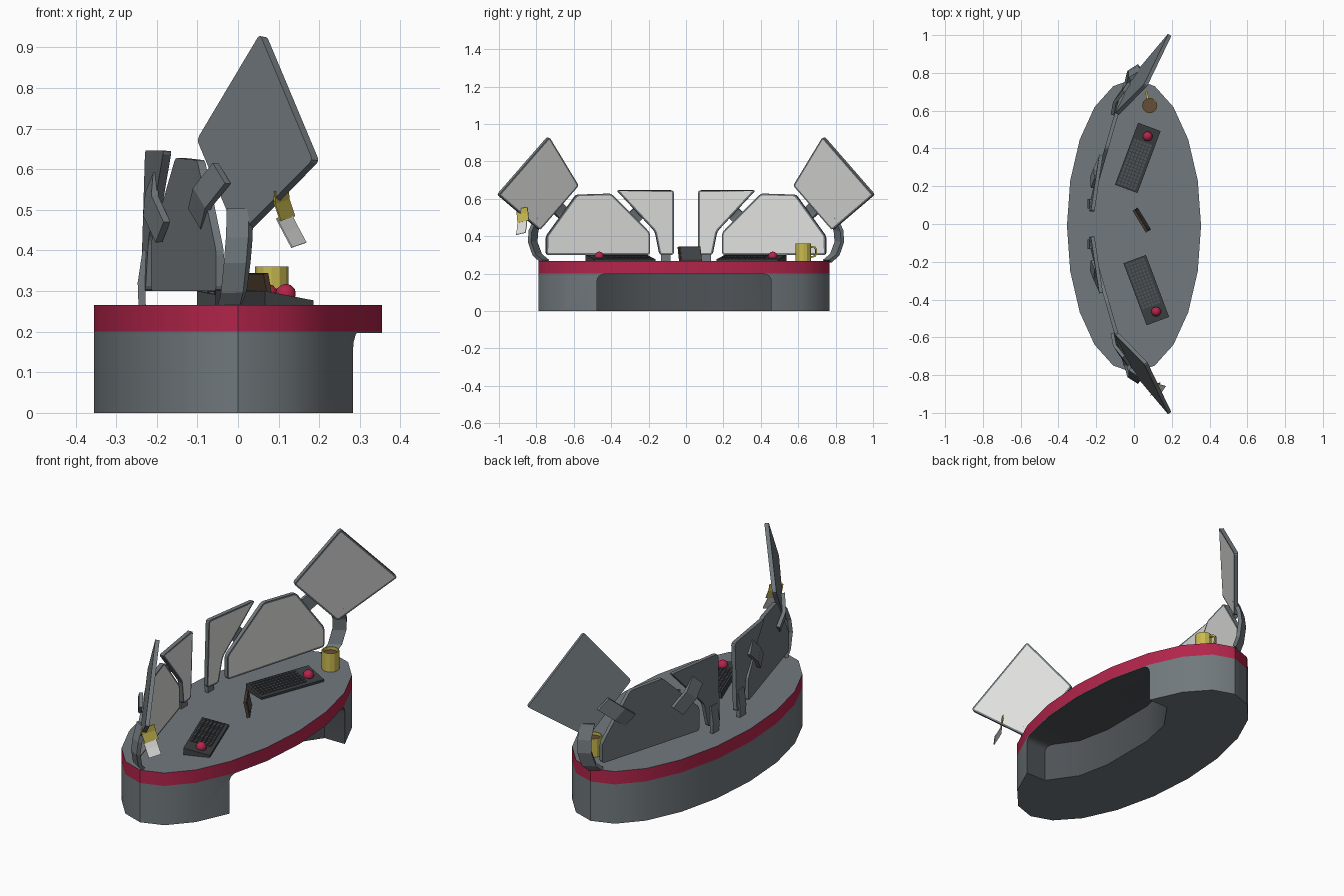
import bpy, bmesh, math
from mathutils import Vector, Matrix

if "Cube" in bpy.data.objects:
    bpy.data.objects.remove(bpy.data.objects["Cube"])


def mat(name, r, g, b):
    m = bpy.data.materials.new(name)
    m.diffuse_color = (r, g, b, 1)
    m.use_nodes = True
    m.node_tree.nodes["Principled BSDF"].inputs["Base Color"].default_value = m.diffuse_color
    return m


GREY = mat("slate grey", .165, .19, .205)
RECESS = mat("recess grey", .077, .086, .095)
DARK = mat("keyboard charcoal", .045, .05, .053)
RED = mat("crimson", .45, .018, .07)
LIGHT = mat("screen light grey", .75, .75, .74)
YELLOW = mat("mustard yellow", .58, .49, .08)
BROWN = mat("dark brown", .07, .04, .025)
COFFEE = mat("coffee brown", .13, .075, .04)


def finish(name, bm, mats, smooth=False):
    bmesh.ops.recalc_face_normals(bm, faces=bm.faces)
    me = bpy.data.meshes.new(name)
    bm.to_mesh(me)
    bm.free()
    for m in mats:
        me.materials.append(m)
    ob = bpy.data.objects.new(name, me)
    bpy.context.collection.objects.link(ob)
    if smooth:
        activate(ob)
        bpy.ops.object.shade_smooth_by_angle(angle=math.radians(32))
    return ob


def activate(ob):
    bpy.ops.object.select_all(action='DESELECT')
    ob.select_set(True)
    bpy.context.view_layer.objects.active = ob


def prism(plan, z0, z1):
    bm = bmesh.new()
    f = bm.faces.new([bm.verts.new((x, y, z0)) for x, y in plan])
    r = bmesh.ops.extrude_face_region(bm, geom=[f], use_keep_orig=True)
    top = [v for v in r['geom'] if isinstance(v, bmesh.types.BMVert)]
    bmesh.ops.translate(bm, verts=top, vec=(0, 0, z1 - z0))
    bmesh.ops.recalc_face_normals(bm, faces=bm.faces)
    return bm


def box(bm, centre, size, axes=None):
    m = axes.to_4x4() if axes else Matrix()
    bmesh.ops.create_cube(bm, size=1, matrix=Matrix.Translation(centre) @ m @ Matrix.Diagonal((*size, 1)))


# --- oval desk: red edge band with grey top, grey base with a knee recess
oval = [(.355 * math.cos(a * math.tau / 20), -.01 + .778 * math.sin(a * math.tau / 20)) for a in range(20)]
bm = prism(oval, .2, .266)
for f in bm.faces:
    f.material_index = 1 if f.normal.z > .5 else 0
finish("desk_top", bm, [RED, GREY], True)
base = finish("desk_base", prism(oval, 0, .2), [GREY, RECESS])

bm = prism([(.6, -.475), (.17, -.475), (.07, -.33), (.035, -.16), (.035, .14),
            (.07, .31), (.17, .455), (.6, .455)], -.1, .197)
ends = [e for e in bm.edges if all(v.co.z > .1 for v in e.verts)
        and abs(e.verts[0].co.y - e.verts[1].co.y) < .001]
bmesh.ops.bevel(bm, geom=ends, offset=.035, segments=4, profile=.5, affect='EDGES')
for f in bm.faces:
    f.material_index = 1
cutter = finish("recess_cutter", bm, [GREY, RECESS])
cutter.hide_render = True
mod = base.modifiers.new("recess", 'BOOLEAN')
mod.operation, mod.object, mod.solver = 'DIFFERENCE', cutter, 'EXACT'
activate(base)
bpy.ops.object.modifier_apply(modifier="recess")
bpy.data.objects.remove(cutter)
activate(base)
bpy.ops.object.shade_smooth_by_angle(angle=math.radians(32))


# --- screens: rounded polygon slab with an inset light face toward +x
def screen(name, pts, thick=.02, radius=.012):
    bm = bmesh.new()
    f = bm.faces.new([bm.verts.new(p) for p in pts])
    f.normal_update()
    n = f.normal.copy()
    if n.x < 0:
        n.negate()
    bmesh.ops.bevel(bm, geom=bm.verts[:], offset=radius, segments=2, profile=.5, affect='VERTICES')
    r = bmesh.ops.extrude_face_region(bm, geom=bm.faces[:], use_keep_orig=True)
    back = [v for v in r['geom'] if isinstance(v, bmesh.types.BMVert)]
    bmesh.ops.translate(bm, verts=back, vec=-n * thick)
    bmesh.ops.recalc_face_normals(bm, faces=bm.faces)
    front = max(bm.faces, key=lambda q: q.normal.dot(n) * q.calc_area())
    bmesh.ops.inset_individual(bm, faces=[front], thickness=.009, depth=0)
    front.material_index = 1
    finish(name, bm, [GREY, LIGHT])


# --- bent strips used for brackets, arms and the paper note
def strip(name, path, across, thick, material):
    bm = bmesh.new()
    a = Vector(across) / 2
    rows = [(bm.verts.new(Vector(p) - a), bm.verts.new(Vector(p) + a)) for p in path]
    for (p, q), (r, s) in zip(rows, rows[1:]):
        bm.faces.new((p, q, s, r))
    ob = finish(name, bm, [material])
    so = ob.modifiers.new("thickness", 'SOLIDIFY')
    so.thickness, so.offset = thick, 0


INNER = [(.065, .645), (.37, .645), (.165, .425), (.14, .30), (.065, .30)]
MIDDLE = [(.193, .30), (.745, .30), (.745, .40), (.585, .622), (.40, .628), (.193, .42)]

for s, side in ((1, "back"), (-1, "front")):
    def m(*p):
        return (p[0], p[1] * s, p[2])

    screen(f"inner_screen_{side}", [m(-.215 + .15 * (y - .065) + .03 * (z - .45), y, z) for y, z in INNER])
    screen(f"middle_screen_{side}", [m(-.195 + .29 * (y - .193), y, z) for y, z in MIDDLE])
    screen(f"outer_screen_{side}", [m(.07, .73, .93), m(.2, 1, .62), m(.015, .78, .432), m(-.085, .573, .67)])
    # brackets behind the gaps
    strip(f"inner_bracket_{side}", [m(-.21, .215, .565), m(-.215, .27, .51), m(-.185, .335, .445)],
          m(.02, .05, .05), .018, GREY)
    strip(f"outer_bracket_{side}", [m(-.1, .60, .48), m(-.088, .665, .53), m(-.04, .725, .59)],
          m(-.03, -.045, .05), .018, GREY)
    # foot under the inner screen, curved arm carrying the outer one
    strip(f"inner_foot_{side}", [m(-.236, .108, .265), m(-.238, .108, .32), m(-.226, .108, .40)],
          m(0, .05, 0), .018, GREY)
    strip(f"outer_arm_{side}", [m(-.02, .755, .266), m(-.01, .795, .30), m(-.002, .82, .37),
                                m(.003, .815, .43), m(.005, .785, .50)],
          m(.055, .035, 0), .02, GREY)

    # keyboard wedge, keys and trackball
    c = Vector((.02, .35, 0)) if s > 0 else Vector((.065, -.35, 0))
    U, W = Vector((.35, .937 * s, 0)), Vector((.937, -.35 * s, 0))
    axes = Matrix((U, W, Vector((0, 0, 1)))).transposed()
    bm = bmesh.new()
    box(bm, c + Vector((0, 0, .2825)), (.35, .127, .035), axes)
    for v in bm.verts:
        if v.co.z > .28 and (v.co - c).dot(W) > 0:
            v.co.z = .277
    finish(f"keyboard_{side}", bm, [DARK])
    bm = bmesh.new()
    for i in range(14):
        for j in range(6):
            w = -.047 + j * .0175
            p = c + U * (-.158 + i * .0185) + W * w
            p.z = .29 - w * .18
            box(bm, p, (.014, .013, .008), axes)
    finish(f"keys_{side}", bm, [RECESS])
    bm = bmesh.new()
    p = c + U * .125 + W * .009
    bmesh.ops.create_icosphere(bm, subdivisions=2, radius=.026, matrix=Matrix.Translation((p.x, p.y, .292)))
    finish(f"trackball_{side}", bm, [RED], True)

# --- curled notes on the front outer screen
strip("yellow_note", [(.105, -.878, .55), (.108, -.874, .52), (.122, -.87, .478)],
      (.035, .06, .012), .004, YELLOW)
strip("white_note", [(.112, -.875, .485), (.13, -.877, .45), (.15, -.883, .413)],
      (.035, .05, .012), .004, LIGHT)

# --- small leaning picture frame
U = Vector((.52, -.854, 0))
N = Vector((.834, .508, .2)).normalized()
axes = Matrix((U, N, U.cross(N))).transposed()
bm = bmesh.new()
box(bm, (.04, .02, .305), (.135, .014, .078), axes)
finish("picture_frame", bm, [BROWN])
bm = bmesh.new()
box(bm, Vector((.04, .02, .305)) + N * .008, (.122, .004, .066), axes)
finish("picture", bm, [RECESS])

# --- mug with coffee and handle
C = Vector((.083, .627, 0))
bm = bmesh.new()
profile = [(.041, .266), (.041, .36), (.036, .36), (.036, .345)]
rings = [[bm.verts.new((C.x + r * math.cos(a * math.tau / 12), C.y + r * math.sin(a * math.tau / 12), z))
          for a in range(12)] for r, z in profile]
for lo, hi in zip(rings, rings[1:]):
    for k in range(12):
        bm.faces.new((lo[k], lo[(k + 1) % 12], hi[(k + 1) % 12], hi[k]))
bm.faces.new(rings[0])
bm.faces.new(rings[-1]).material_index = 1
finish("mug", bm, [YELLOW, COFFEE])
H = Vector((-.25, .97, 0))
strip("mug_handle", [C + H * d + Vector((0, 0, z)) for d, z in
                     ((.036, .343), (.062, .341), (.071, .33), (.071, .305), (.062, .292), (.036, .288))],
      (.012, .003, 0), .009, YELLOW)
